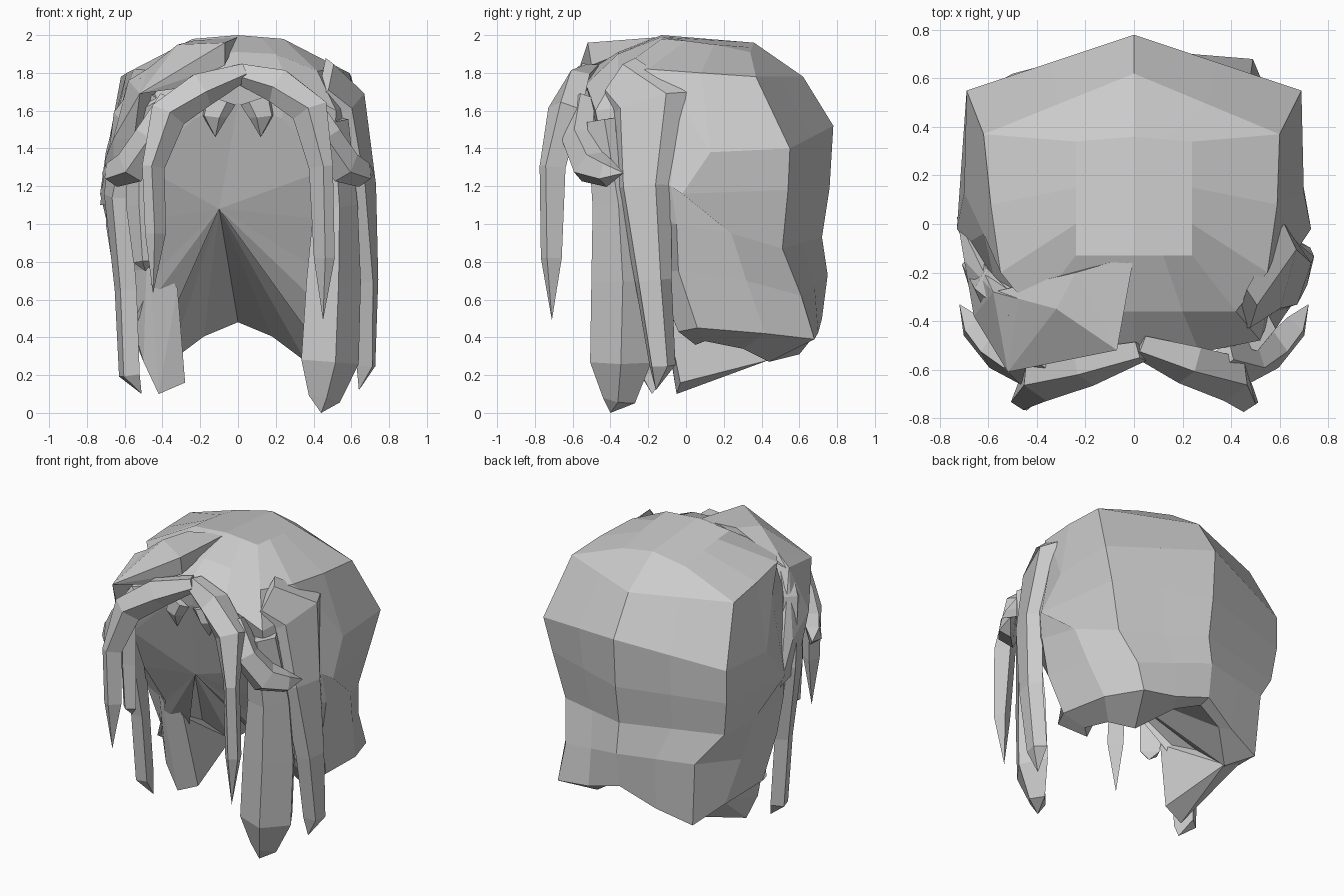
import bpy, bmesh
from mathutils import Vector


def finish(name, bm):
    bmesh.ops.remove_doubles(bm, verts=bm.verts, dist=0.002)
    bmesh.ops.recalc_face_normals(bm, faces=bm.faces)
    me = bpy.data.meshes.new(name)
    bm.to_mesh(me)
    bm.free()
    ob = bpy.data.objects.new(name, me)
    bpy.context.collection.objects.link(ob)
    return ob


def strand(name, path, mirror=False):
    """Four-sided lock; stations are (x, y, z, half width, half depth), last one is the tip."""
    for s in ((1, -1) if mirror else (1,)):
        pts = [Vector((p[0] * s, p[1], p[2])) for p in path]
        bm = bmesh.new()
        rings = []
        for i, p in enumerate(pts[:-1]):
            t = (pts[i + 1] - pts[max(i - 1, 0)]).normalized()
            side = t.cross(Vector((p.x, p.y, 0.15))).normalized()
            out = side.cross(t).normalized()
            w, d = path[i][3:5]
            rings.append([bm.verts.new(p + side * a * w + out * b * d)
                          for a, b in ((-1, -.6), (-.6, 1), (.6, 1), (1, -.6))])
        tip = bm.verts.new(pts[-1])
        bm.faces.new(rings[0])
        for i in range(4):
            j = (i + 1) % 4
            for a, b in zip(rings, rings[1:]):
                bm.faces.new((a[i], a[j], b[j], b[i]))
            bm.faces.new((rings[-1][i], rings[-1][j], tip))
        finish(name if s == 1 else name + "_mirrored", bm)


def lump(name, pts):
    """Faceted solid wrapped around a few corner points."""
    bm = bmesh.new()
    for p in pts:
        bm.verts.new(p)
    bmesh.ops.convex_hull(bm, input=bm.verts)
    bmesh.ops.delete(bm, geom=[v for v in bm.verts if not v.link_faces], context='VERTS')
    finish(name, bm)


# Cap: half-columns from crown to hem, front centre to back centre
brow = [
    [(0, -.13, 2.0), (0, -.36, 1.91), (0, -.5, 1.82), (0, -.49, 1.64)],
    [(.12, -.13, 1.99), (.2, -.36, 1.9), (.27, -.53, 1.74), (.23, -.48, 1.56)],
]
sides = [
    [(.24, -.13, 1.98), (.42, -.36, 1.81), (.52, -.48, 1.6), (.5, -.42, 1.3),
     (.5, -.3, 1.02), (.42, -.18, .76), (.58, -.04, .43), (.42, .05, .36)],
    [(.24, 0, 1.97), (.55, -.2, 1.82), (.62, -.04, 1.66), (.69, -.08, 1.2),
     (.7, -.05, 1.0), (.66, -.04, .75), (.62, .06, .45), (.48, .1, .38)],
    [(.24, .15, 1.95), (.59, .08, 1.8), (.7, .13, 1.38), (.73, -.02, 1.16),
     (.68, .24, .95), (.64, .32, .7), (.59, .42, .42), (.46, .3, .34)],
]
# The back corner differs right (1) and left (-1)
corner = {
    1: [(.24, .34, 1.91), (.6, .37, 1.78), (.69, .55, 1.4), (.63, .54, 1.18),
        (.55, .51, .87), (.48, .61, .62), (.49, .68, .39), (.36, .44, .27)],
    -1: [(.24, .34, 1.91), (.62, .37, 1.78), (.69, .55, 1.4), (.69, .55, 1.18),
         (.66, .53, .95), (.5, .62, .74), (.47, .6, .31), (.36, .44, .27)],
}
back = [(0, .36, 1.96), (0, .62, 1.78), (0, .78, 1.52), (0, .76, 1.19),
        (0, .72, .93), (0, .75, .73), (0, .72, .5), (0, .64, .48)]
bm = bmesh.new()
for s in (1, -1):
    # Extra column that lets the hem wave between corner and centre
    wave = [((Vector(p) + Vector(q)) / 2) - Vector((0, 0, .02 if i == 6 else 0))
            for i, (p, q) in enumerate(zip(corner[s], back))]
    wave[7].y += .06
    wave[7].z += .03
    cols = [[bm.verts.new((x * s, y, z)) for x, y, z in c]
            for c in brow + sides + [corner[s], wave, back]]
    apex = bm.verts.new((-.1, -.32, 1.08))
    for a, b in zip(cols, cols[1:]):
        for i in range(min(len(a), len(b)) - 1):
            bm.faces.new((a[i], a[i + 1], b[i + 1], b[i]))
    bm.faces.new([c[0] for c in cols])
    # Inner fan closes the face opening and the underside
    rim = [cols[0][3], cols[1][3]] + cols[2][3:] + [c[-1] for c in cols[3:]]
    for a, b in zip(rim, rim[1:]):
        bm.faces.new((a, b, apex))
finish("hair_cap", bm)

# Raised parting swept to the left brow
lump("parting_lobe", [(0, -.13, 1.99), (-.24, -.2, 1.97), (-.07, -.52, 1.96), (-.32, -.35, 1.95),
     (-.52, -.61, 1.69), (-.3, -.54, 1.72), (-.07, -.5, 1.84), (-.58, -.28, 1.74)])
lump("brow_side_lobe", [(-.52, -.61, 1.69), (-.58, -.28, 1.76), (-.32, -.35, 1.92),
     (-.66, -.38, 1.45), (-.7, -.15, 1.35), (-.55, -.5, 1.45), (-.73, .03, 1.1), (-.66, -.25, 1.1)])
# Left side of the hem hangs lower, forming a wide inner panel
lump("left_hem_panel", [(-.42, -.05, .1), (-.28, -.03, .16), (-.5, -.06, .27), (-.36, .44, .28),
     (-.56, .4, .42), (-.6, .0, .6), (-.32, -.13, .66), (-.48, -.18, .9)])

# Front fringe locks
strand("front_lock_right", [(.02, -.5, 1.8, .06, .04), (.22, -.58, 1.74, .1, .06),
       (.39, -.64, 1.6, .1, .07), (.44, -.7, 1.3, .05, .07),
       (.46, -.71, .82, .05, .05), (.45, -.71, .49, 0, 0)])
strand("front_lock_left", [(.03, -.52, 1.81, .05, .04), (-.2, -.59, 1.72, .1, .06),
       (-.38, -.64, 1.58, .1, .07), (-.45, -.7, 1.3, .05, .06),
       (-.44, -.71, .95, .05, .05), (-.45, -.71, .63, 0, 0)])
strand("fringe_spike", [(.1, -.5, 1.66, .09, .03), (.13, -.5, 1.57, .07, .03),
       (.12, -.48, 1.46, 0, 0)], True)

# Bangs swept outward over the temples
strand("temple_bang", [(.36, -.54, 1.66, .06, .05), (.47, -.58, 1.46, .09, .06),
       (.57, -.52, 1.31, .1, .06), (.66, -.42, 1.27, .07, .05),
       (.72, -.33, 1.27, 0, 0)], True)

# Long side locks
strand("side_lock_right", [(.46, -.36, 1.77, .14, .04), (.59, -.21, 1.64, .22, .05),
       (.655, -.23, 1.2, .15, .05), (.68, -.18, .7, .1, .05),
       (.67, -.13, .25, .07, .05), (.64, -.16, .12, 0, 0)])
strand("side_lock_left", [(-.46, -.4, 1.72, .12, .04), (-.58, -.32, 1.55, .15, .05),
       (-.64, -.22, 1.15, .12, .05), (-.59, -.2, .65, .08, .05),
       (-.57, -.18, .2, .07, .05), (-.51, -.18, .1, 0, 0)])
strand("front_side_lock", [(.5, -.44, 1.55, .1, .06), (.52, -.38, 1.1, .14, .08),
       (.51, -.36, .7, .17, .1), (.49, -.36, .27, .17, .11),
       (.46, -.36, .07, .09, .06), (.44, -.4, 0, 0, 0)])
strand("temple_lock_left", [(-.52, -.42, 1.4, .1, .05), (-.52, -.42, 1.1, .09, .05),
       (-.5, -.44, .8, .06, .04), (-.49, -.44, .75, 0, 0)])
